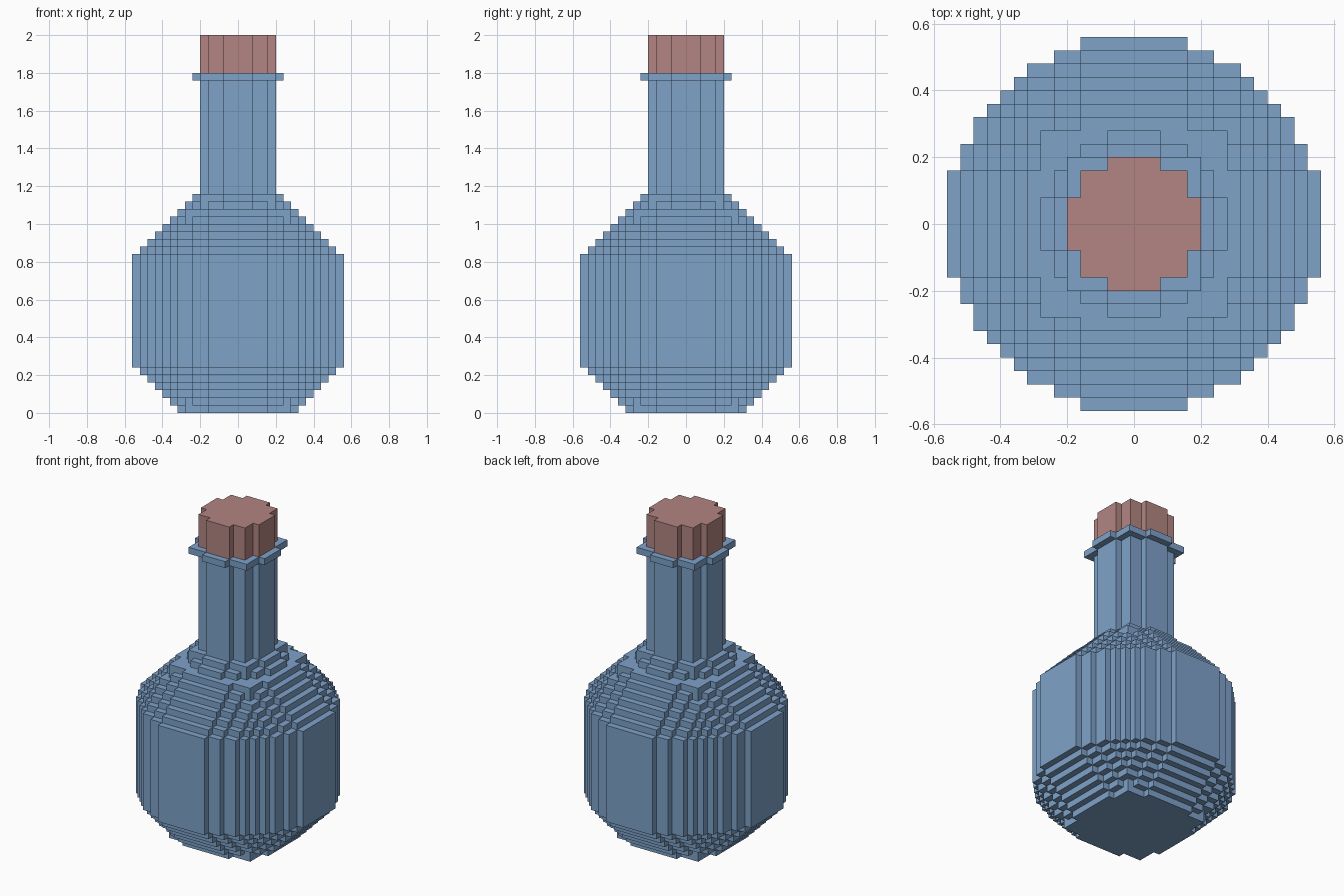
import bpy
import bmesh

CELL = 0.04

if "Cube" in bpy.data.objects:
    bpy.data.objects.remove(bpy.data.objects["Cube"], do_unlink=True)


def make_material(name, color):
    mat = bpy.data.materials.new(name)
    mat.use_nodes = True
    mat.diffuse_color = color
    mat.node_tree.nodes["Principled BSDF"].inputs["Base Color"].default_value = color
    return mat


def shrink(rows):
    """Peel one cell off every side of a round slice."""
    return [min(rows[i] - 1, rows[i + 1]) for i in range(len(rows) - 1)]


# Round slices by radius: half-width of each row, from the middle outward
slices = {14: [14, 14, 14, 14, 13, 13, 12, 12, 11, 10, 9, 8, 6, 4]}
for radius in range(13, 8, -1):
    slices[radius] = shrink(slices[radius + 1])
slices[8] = [8, 8, 8, 8, 7, 7, 7, 4]
slices[7] = [7, 7, 6, 6, 5, 4, 2]
slices[6] = [6, 6, 5, 5, 5, 2]
slices[5] = [5, 5, 4, 4, 2]


def slice_cells(radius):
    cells = set()
    for row, half in enumerate(slices[radius]):
        for x in range(-half, half):
            cells.add((x, row))
            cells.add((x, -row - 1))
    return cells


def build_part(name, first_layer, radii, mat):
    """Stack slices of cells and keep only the outer faces."""
    solid = {(x, y, first_layer + i)
             for i, radius in enumerate(radii)
             for x, y in slice_cells(radius)}
    bm = bmesh.new()
    corners = {}

    def corner(point):
        if point not in corners:
            corners[point] = bm.verts.new([c * CELL for c in point])
        return corners[point]

    for cell in solid:
        for axis in range(3):
            u, v = (axis + 1) % 3, (axis + 2) % 3
            for side in (0, 1):
                neighbour = list(cell)
                neighbour[axis] += 1 if side else -1
                if tuple(neighbour) in solid:
                    continue
                loop = []
                for du, dv in ((0, 0), (1, 0), (1, 1), (0, 1)):
                    point = list(cell)
                    point[axis] += side
                    point[u] += du
                    point[v] += dv
                    loop.append(corner(tuple(point)))
                bm.faces.new(loop if side else loop[::-1])

    # Merge flat runs of cells into large faces
    bmesh.ops.dissolve_limit(bm, angle_limit=0.01, verts=bm.verts[:], edges=bm.edges[:])
    mesh = bpy.data.meshes.new(name)
    bm.to_mesh(mesh)
    bm.free()
    mesh.materials.append(mat)
    obj = bpy.data.objects.new(name, mesh)
    bpy.context.collection.objects.link(obj)
    return obj


glass = make_material("blue_glass", (0.209, 0.361, 0.584, 1))
cork = make_material("dusty_red_cork", (0.445, 0.235, 0.223, 1))

# Body: stepped base, straight belly, stepped shoulder
body_radii = list(range(8, 14)) + [14] * 15 + list(range(13, 5, -1))
parts = [
    ("bottle_body", body_radii, glass),
    ("bottle_neck", [5] * 15, glass),
    ("bottle_lip", [6], glass),
    ("cork_stopper", [5] * 5, cork),
]
layer = 0
for name, radii, mat in parts:
    build_part(name, layer, radii, mat)
    layer += len(radii)
